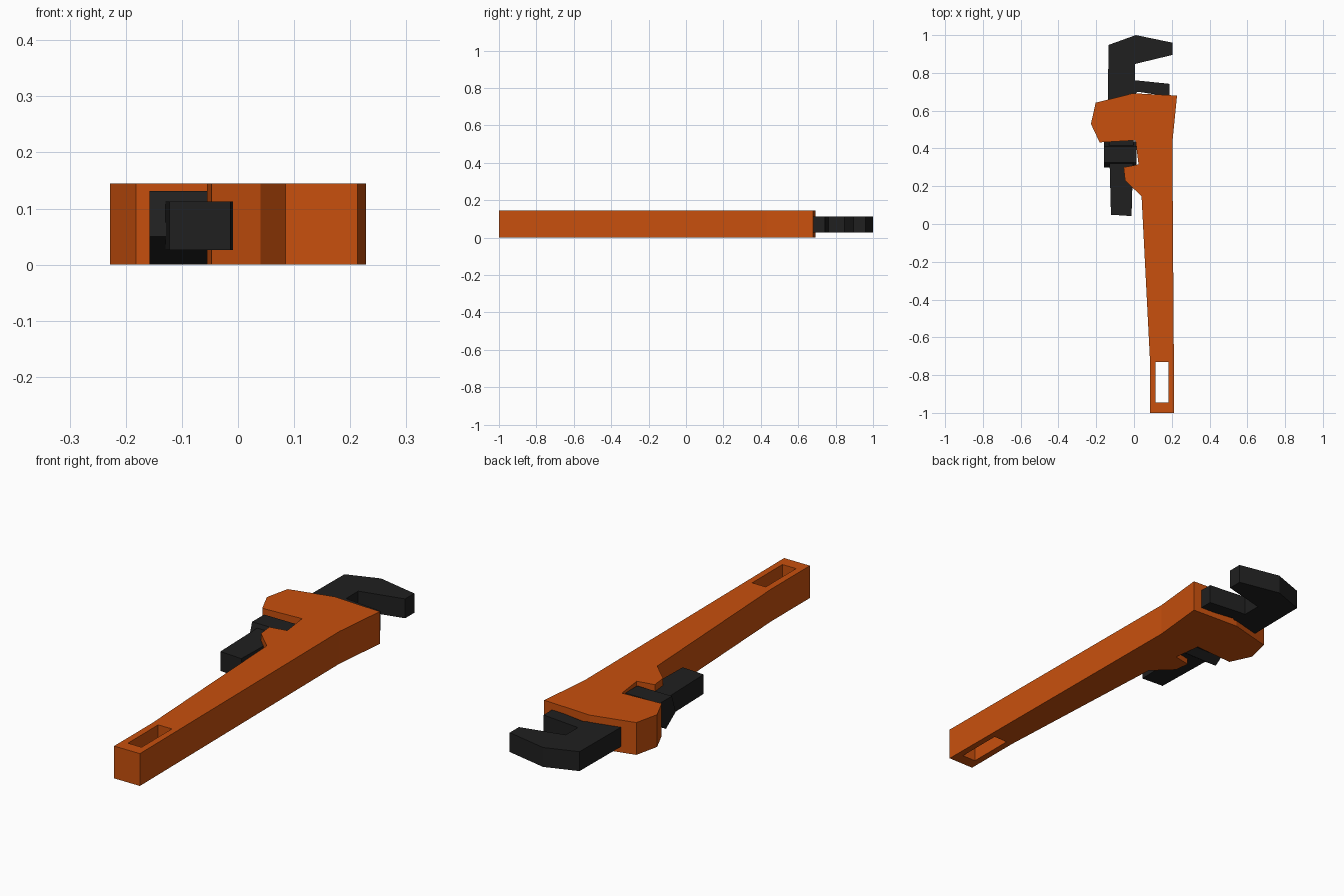
import bpy, bmesh, math

if "Cube" in bpy.data.objects:
    bpy.data.objects.remove(bpy.data.objects["Cube"])


def material(name, rgb):
    m = bpy.data.materials.new(name)
    m.diffuse_color = (*rgb, 1)
    m.use_nodes = True
    m.node_tree.nodes["Principled BSDF"].inputs["Base Color"].default_value = m.diffuse_color
    return m


ORANGE = material("orange_paint", (0.58, 0.08, 0.004))
BLACK = material("dark_steel", (0.014, 0.014, 0.014))


def prism(name, outline, start, end, mat=None, place=lambda u, v, w: (u, v, w)):
    """Closed prism: a 2D outline swept from start to end."""
    bm = bmesh.new()
    low, high = ([bm.verts.new(place(u, v, w)) for u, v in outline] for w in (start, end))
    bm.faces.new(low)
    bm.faces.new(high)
    n = len(outline)
    for i in range(n):
        j = (i + 1) % n
        bm.faces.new((low[i], low[j], high[j], high[i]))
    bmesh.ops.recalc_face_normals(bm, faces=bm.faces)
    mesh = bpy.data.meshes.new(name)
    bm.to_mesh(mesh)
    bm.free()
    ob = bpy.data.objects.new(name, mesh)
    bpy.context.collection.objects.link(ob)
    if mat:
        mesh.materials.append(mat)
    return ob


# handle and housing in one piece
body = prism("handle_body", [
    (-0.203, 0.642), (-0.005, 0.692), (0.228, 0.68), (0.203, 0.43),
    (0.213, -1.0), (0.085, -1.0), (0.085, -0.73), (0.04, 0.147),
    (-0.047, 0.23), (-0.055, 0.30), (0.024, 0.315), (0.008, 0.443),
    (-0.182, 0.432), (-0.228, 0.53)], 0, 0.145, ORANGE)

# hanging slot through the handle end
slot = prism("slot_cutter", [(0.115, -0.945), (0.183, -0.945),
                             (0.183, -0.73), (0.115, -0.73)], -0.1, 0.25, ORANGE)
slot.hide_render = True
slot.hide_viewport = True
cut = body.modifiers.new("hanging_slot", 'BOOLEAN')
cut.operation = 'DIFFERENCE'
cut.solver = 'EXACT'
cut.object = slot

# hook jaw with its long shank
prism("hook_jaw", [
    (-0.135, 0.948), (0.01, 1.0), (0.203, 0.96), (0.203, 0.895),
    (0.004, 0.847), (0.004, 0.66), (-0.013, 0.042), (-0.122, 0.049),
    (-0.138, 0.66)], 0.026, 0.113, BLACK)

# lower heel jaw
prism("heel_jaw", [(-0.005, 0.762), (0.188, 0.742), (0.188, 0.675),
                   (0.02, 0.70), (-0.005, 0.68)], 0.026, 0.113, BLACK)

# five-sided adjusting nut, point down, lying across the shank
R = 0.0725
pentagon = [(0.368 + R * math.sin(math.tau * i / 5),
             R - R * math.cos(math.tau * i / 5)) for i in range(5)]
prism("adjusting_nut", pentagon, -0.158, 0.014, BLACK, lambda u, v, w: (w, u, v))
